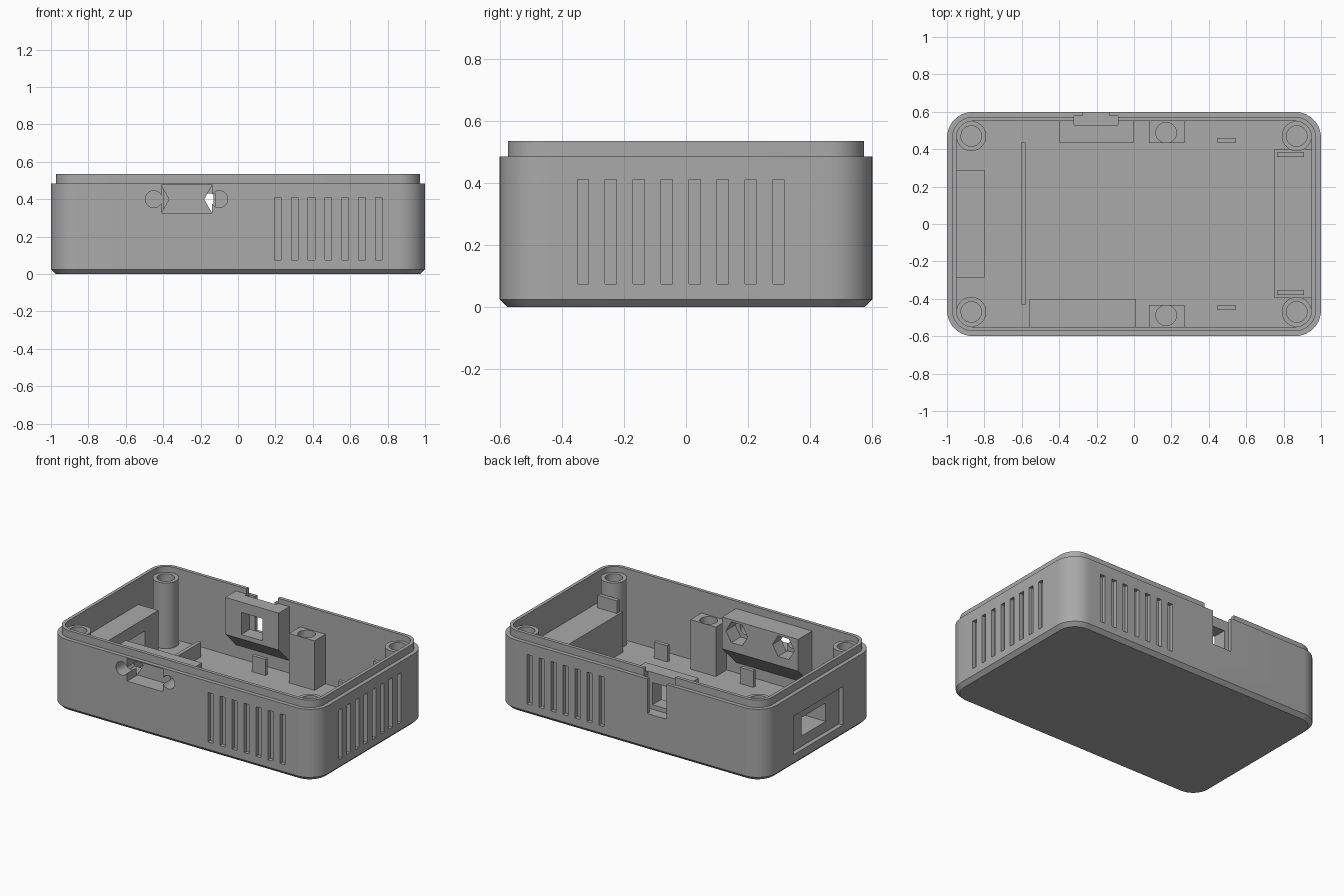
import bpy, bmesh, math
from mathutils import Matrix, Vector

cube = bpy.data.objects.get("Cube")
if cube:
    bpy.data.objects.remove(cube, do_unlink=True)

GRAY = (0.4, 0.4, 0.4, 1)
mat = bpy.data.materials.new("case_gray")
mat.use_nodes = True
mat.diffuse_color = GRAY
mat.node_tree.nodes["Principled BSDF"].inputs["Base Color"].default_value = GRAY

FLOOR = 0.05
SINK = 0.03      # hidden overlap of inner parts with the walls and floor


def finish(name, bm):
    bmesh.ops.recalc_face_normals(bm, faces=bm.faces)
    mesh = bpy.data.meshes.new(name)
    bm.to_mesh(mesh)
    bm.free()
    mesh.materials.append(mat)
    obj = bpy.data.objects.new(name, mesh)
    bpy.context.scene.collection.objects.link(obj)
    return obj


def box(name, x, y, z):
    bm = bmesh.new()
    bmesh.ops.create_cube(bm, size=1)
    for v in bm.verts:
        v.co = Vector(r[0] if c < 0 else r[1] for c, r in zip(v.co, (x, y, z)))
    return finish(name, bm)


def cylinder(name, axis, start, length, radius, sides=40):
    """Cylinder from a start point along +axis."""
    bm = bmesh.new()
    bmesh.ops.create_cone(bm, cap_ends=True, segments=sides, radius1=radius,
                          radius2=radius, depth=length)
    turn = {"X": Matrix.Rotation(math.pi / 2, 4, "Y"),
            "Y": Matrix.Rotation(-math.pi / 2, 4, "X"), "Z": Matrix()}[axis]
    if sides == 6:   # put a hexagon corner on the x axis
        turn = turn @ Matrix.Rotation(math.pi / 6, 4, "Z")
        if max(abs(v.co.x) for v in bm.verts) > radius * 0.99:
            turn = turn @ Matrix.Rotation(-math.pi / 6, 4, "Z")
    way = {"X": Vector((1, 0, 0)), "Y": Vector((0, 1, 0)), "Z": Vector((0, 0, 1))}[axis]
    bm.transform(Matrix.Translation(Vector(start) + way * length / 2) @ turn)
    return finish(name, bm)


def rounded_loft(name, levels, corner=0.14, steps=10):
    """Stack of rounded rectangles given as (inset, height)."""
    bm = bmesh.new()
    rings = []
    for inset, z in levels:
        r = corner - inset
        ring = []
        for k, (sx, sy) in enumerate(((1, 1), (-1, 1), (-1, -1), (1, -1))):
            for i in range(steps + 1):
                a = (k + i / steps) * math.pi / 2
                ring.append(bm.verts.new((sx * (1 - corner) + r * math.cos(a),
                                          sy * (0.6 - corner) + r * math.sin(a), z)))
        rings.append(ring)
    n = len(rings[0])
    for low, high in zip(rings, rings[1:]):
        for i in range(n):
            bm.faces.new((low[i], low[(i + 1) % n], high[(i + 1) % n], high[i]))
    bm.faces.new(rings[0][::-1])
    bm.faces.new(rings[-1])
    return finish(name, bm)


def bracket(name, x, depth_profile):
    """Prism along x from a (y, z) profile."""
    bm = bmesh.new()
    face = bm.faces.new([bm.verts.new((x[0], y, z)) for y, z in depth_profile])
    out = bmesh.ops.extrude_face_region(bm, geom=[face])
    new = [g for g in out["geom"] if isinstance(g, bmesh.types.BMVert)]
    bmesh.ops.translate(bm, verts=new, vec=(x[1] - x[0], 0, 0))
    return finish(name, bm)


def cut(targets, cutters):
    """Subtract the cutters from every target, then remove them."""
    for obj in targets:
        for c in cutters:
            mod = obj.modifiers.new("cut", "BOOLEAN")
            mod.operation, mod.solver, mod.object = "DIFFERENCE", "EXACT", c
        graph = bpy.context.evaluated_depsgraph_get()
        mesh = bpy.data.meshes.new_from_object(obj.evaluated_get(graph))
        obj.modifiers.clear()
        obj.data = mesh
    for c in cutters:
        bpy.data.objects.remove(c, do_unlink=True)


parts = []


def add(obj):
    parts.append(obj)
    return obj


# Case shell with stepped lip and chamfered base
shell = add(rounded_loft("case_shell", [(0.025, 0), (0, 0.025), (0, 0.485),
                                        (0.027, 0.485), (0.027, 0.535)]))
cut([shell], [rounded_loft("cavity", [(0.05, FLOOR), (0.05, 0.7)])])

# Vent grooves on front, back and right walls
vents = []
SLOT, PITCH, DEEP = 0.036, 0.09, 0.025
for i in range(7):
    x = 0.195 + i * PITCH
    for s in (-1, 1):
        ys = sorted((s * (0.6 - DEEP), s * 0.7))
        vents.append(box("vent", (x, x + SLOT), ys, (0.075, 0.41)))
for i in range(8):
    y = -0.35 + i * PITCH
    vents.append(box("vent", (1 - DEEP, 1.1), (y, y + SLOT), (0.075, 0.41)))
cut([shell], vents)

# Corner screw posts
for sx, side in ((-1, "right"), (1, "left")):
    for sy, end in ((-1, "front"), (1, "back")):
        p = (sx * 0.87, sy * 0.47)
        post = add(cylinder(f"{end}_{side}_post", "Z", (*p, 0.03), 0.465, 0.08))
        cut([post], [cylinder("bore", "Z", (*p, 0.15), 0.5, 0.055)])

# Square screw blocks in the middle of the long walls
for s, end in ((-1, "front"), (1, "back")):
    ys = sorted((s * 0.433, s * (0.55 + 0.01)))
    block = add(box(f"{end}_screw_block", (0.08, 0.27), ys, (0.03, 0.385)))
    cut([block], [cylinder("bore", "Z", (0.172, s * 0.488, 0.15), 0.5, 0.055)])

# Circuit board tabs and rib
for s, end in ((-1, "front"), (1, "back")):
    for x, side in ((-0.2, "right"), (0.445, "left")):
        ys = sorted((s * 0.435, s * 0.46))
        add(box(f"{end}_{side}_board_tab", (x, x + 0.1), ys, (0.03, 0.16)))
add(box("board_rib", (-0.605, -0.58), (-0.43, 0.435), (0.03, 0.15)))

# Front connector bracket with nut traps
front = add(bracket("front_connector_bracket", (-0.56, 0.01),
                    [(-0.57, 0.1), (-0.4, 0.27), (-0.4, 0.485), (-0.57, 0.485)]))
cutters = [box("port", (-0.41, -0.14), (-0.7, -0.49), (0.325, 0.478))]
for x in (-0.45, -0.1):
    cutters.append(cylinder("screw_hole", "Y", (x, -0.7, 0.4), 0.4, 0.045))
    cutters.append(cylinder("nut_trap", "Y", (x, -0.5, 0.4), 0.2, 0.081, 6))
cut([shell, front], cutters)

# Back socket bracket with open-topped notch
back = add(bracket("back_socket_bracket", (-0.4, 0),
                   [(0.57, 0.115), (0.57, 0.5), (0.435, 0.5), (0.435, 0.25)]))
cut([shell, back], [
    box("pocket", (-0.32, -0.085), (0.53, 0.577), (0.25, 0.7)),
    box("notch", (-0.275, -0.13), (0.56, 0.7), (0.25, 0.7)),
    box("window", (-0.28, -0.12), (0.4, 0.55), (0.28, 0.43))])

# Socket block on the -x wall with recessed plate
socket = add(box("side_socket_block", (-0.95 - 0.01, -0.8), (-0.285, 0.29), (0.03, 0.36)))
cutters = [box("recess", (-1.1, -0.97), (-0.25, 0.28), (0.08, 0.34)),
           box("port", (-1.2, -0.7), (-0.11, 0.15), (0.15, 0.275))]
for y in (-0.18, 0.215):
    cutters.append(cylinder("screw_hole", "X", (-1.2, y, 0.21), 0.5, 0.02, 20))
cut([shell, socket], cutters)

# Ledge on the +x wall with end stops and round cable hole
ledge = add(box("side_ledge", (0.75, 0.96), (-0.395, 0.4), (0.03, 0.325)))
for y in (-0.38, 0.357):
    add(box("ledge_stop", (0.765, 0.91), (y, y + 0.028), (0.3, 0.41)))
cut([shell, ledge], [cylinder("cable_hole", "X", (0.915, 0.272, 0.325), 0.3, 0.083)])

# Smooth curved walls, keep hard edges
for obj in parts:
    obj.data.shade_smooth()
    obj.data.set_sharp_from_angle(angle=math.radians(30))
